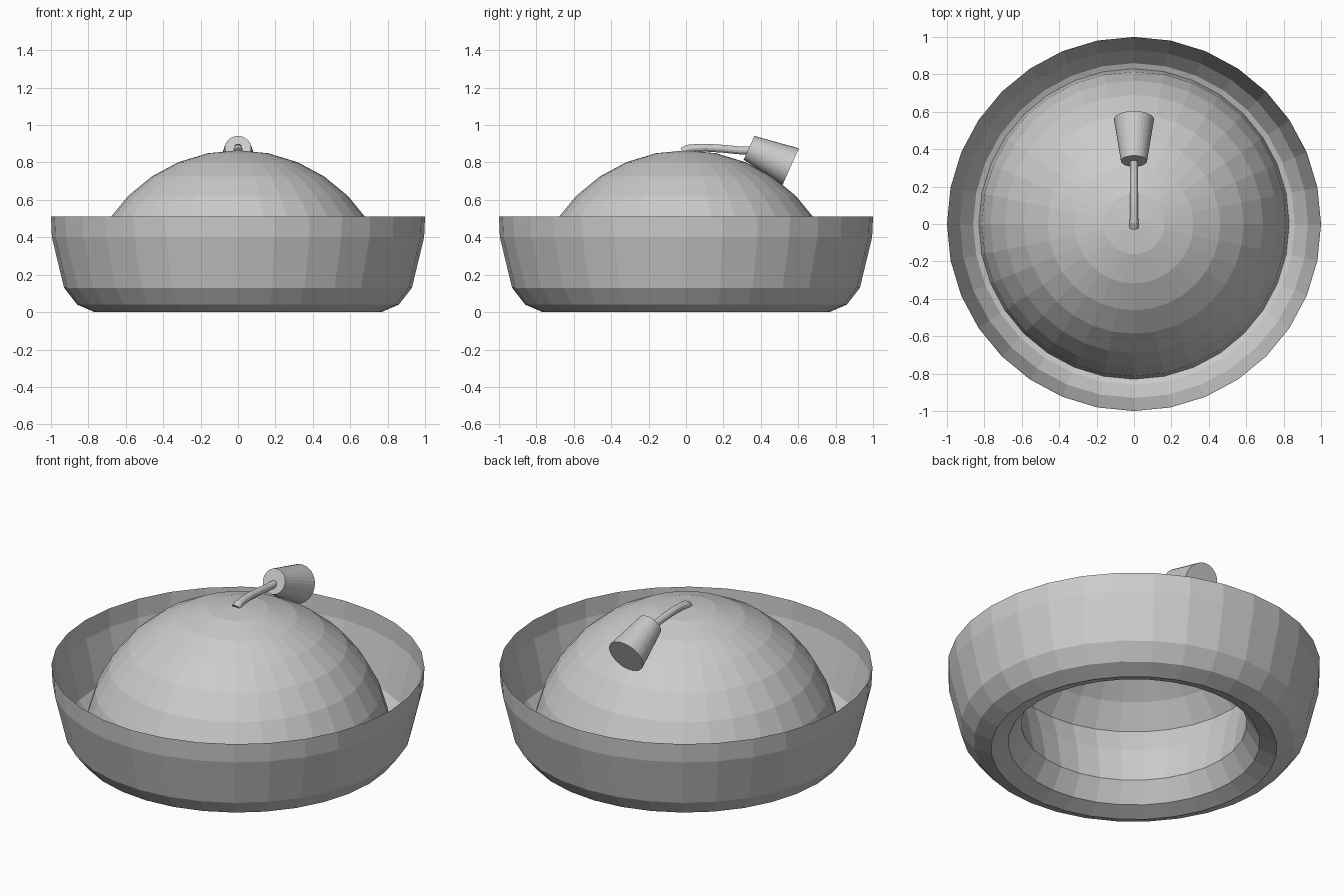
import bpy, bmesh
from math import sin, cos, pi
from mathutils import Vector

if "Cube" in bpy.data.objects:
    bpy.data.objects.remove(bpy.data.objects["Cube"])


def finish(name, bm):
    me = bpy.data.meshes.new(name)
    bm.to_mesh(me)
    bm.free()
    ob = bpy.data.objects.new(name, me)
    bpy.context.collection.objects.link(ob)
    return ob


def loft(name, rings, caps=False):
    """Skin a list of rings (a one-point ring is a pole)."""
    bm = bmesh.new()
    rows = [[bm.verts.new(p) for p in ring] for ring in rings]
    for a, b in zip(rows, rows[1:]):
        n = max(len(a), len(b))
        for i in range(n):
            j = (i + 1) % n
            if len(b) == 1:
                bm.faces.new((a[i], a[j], b[0]))
            else:
                bm.faces.new((a[i], a[j], b[j], b[i]))
    if caps:
        bm.faces.new(rows[0][::-1])
        bm.faces.new(rows[-1])
    return finish(name, bm)


def ring(r, z, n=32):
    return [(r * cos(2 * pi * i / n), r * sin(2 * pi * i / n), z) for i in range(n)]


def tube_rings(path, radii, n):
    """Rings square to a path lying in the x = 0 plane."""
    pts = [Vector((0, y, z)) for y, z in path]
    out = []
    for k, p in enumerate(pts):
        d = (pts[min(k + 1, len(pts) - 1)] - pts[max(k - 1, 0)]).normalized()
        side = Vector((1, 0, 0))
        up = d.cross(side)
        out.append([p + radii[k] * (side * cos(2 * pi * i / n) + up * sin(2 * pi * i / n))
                    for i in range(n)])
    return out


# Dome: open half sphere
R, C = 0.83, 0.035
dome = [ring(R * sin(k * pi / 16), C + R * cos(k * pi / 16)) for k in range(8, 0, -1)]
loft("dome", dome + [[(0, 0, C + R)]])

# Turned-up brim: outer wall, rounded bottom, lining inside the dome
profile = [(0.685, 0.495), (0.64, 0.36), (0.605, 0.15), (0.675, 0.037), (0.767, 0.0),
           (0.86, 0.04), (0.93, 0.13), (0.995, 0.40), (1.0, 0.51)]
loft("brim", [ring(r, z) for r, z in profile])

# Cord lying over the crown
cord = [(-0.015, 0.855), (0.01, 0.871), (0.05, 0.877), (0.11, 0.879),
        (0.2, 0.873), (0.28, 0.865), (0.35, 0.863)]
loft("cord", tube_rings(cord, [0.027, 0.024] + [0.021] * 5, 12), True)

# Flared tassel at the end of the cord
loft("tassel", tube_rings([(0.337, 0.878), (0.56, 0.778)], [0.07, 0.107], 32), True)
